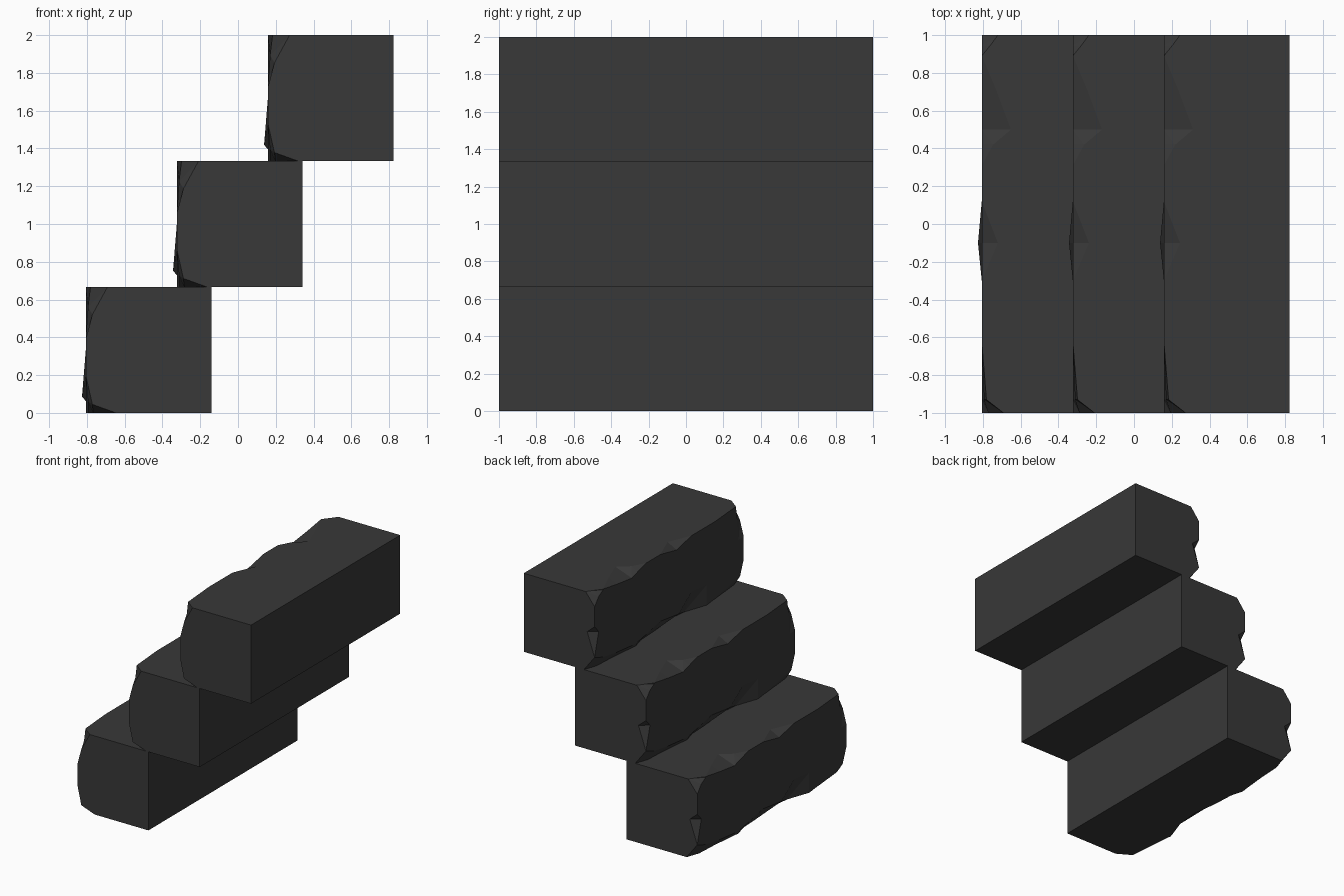
import bpy, bmesh

if "Cube" in bpy.data.objects:
    bpy.data.objects.remove(bpy.data.objects["Cube"])

DEPTH, HEIGHT = 0.665, 0.6667      # size of one stone block
RUN = 0.482                        # horizontal offset per step
FRONT_X = -0.806                   # nosing plane of the lowest step

stone = bpy.data.materials.new("dark_stone")
stone.diffuse_color = (0.04, 0.04, 0.04, 1)
stone.use_nodes = True
stone.node_tree.nodes["Principled BSDF"].inputs["Base Color"].default_value = stone.diffuse_color


def section(t, d, l, lr, b):
    """Chipped nosing outline, top to bottom, as (recess, z)."""
    return [(t, HEIGHT), (0, HEIGHT - d), (0, 0.39), (0, 0.33), (lr, l), (b, 0)]


# Chipped outline at stations along the width
stations = [
    (-1.0, [(0.115, HEIGHT), (0.035, 0.52), (0, 0.39), (0, 0.2), (0.035, 0.045), (0.16, 0)]),
    (-0.93, [(0.025, HEIGHT), (0.012, 0.56), (0, 0.39), (0, 0.2), (0.012, 0.06), (0.04, 0)]),
    (-0.62, section(0, 0, 0.15, 0, 0.012)),
    (-0.5, section(0, 0, 0.17, 0, 0)),
    (-0.3, section(0, 0, 0.19, 0, 0.07)),
    (-0.1, section(0.085, 0.045, 0.085, -0.02, 0.09)),
    (0.12, section(0, 0, 0.10, 0, 0.06)),
    (0.31, section(0, 0, 0.06, 0, 0.05)),
    (0.42, section(0.06, 0.03, 0.04, 0, 0.02)),
    (0.5, section(0.155, 0.055, 0.04, 0, 0.03)),
    (0.7, section(0.08, 0.03, 0.06, 0, 0.05)),
    (0.89, section(0, 0.008, 0.09, 0, 0.06)),
    (0.945, section(0.045, 0.04, 0.11, 0, 0.08)),
    (1.0, [(0.085, HEIGHT), (0, 0.56), (0, 0.39), (0.07, 0.33), (0, 0.13), (0.10, 0)]),
]


def stone_mesh():
    """Loft the outlines into a closed block with a flat back."""
    bm = bmesh.new()
    rings = []
    for y, outline in stations:
        pts = outline + [(DEPTH, 0), (DEPTH, HEIGHT)]
        rings.append([bm.verts.new((r, y, z)) for r, z in pts])
    for a, b in zip(rings, rings[1:]):
        n = len(a)
        for i in range(n):
            j = (i + 1) % n
            bm.faces.new((a[i], b[i], b[j], a[j]))
    bm.faces.new(rings[0])
    bm.faces.new(rings[-1][::-1])
    bmesh.ops.remove_doubles(bm, verts=bm.verts[:], dist=0.0005)
    bmesh.ops.triangulate(bm, faces=[f for f in bm.faces if len(f.verts) == 4])
    bmesh.ops.recalc_face_normals(bm, faces=bm.faces[:])
    mesh = bpy.data.meshes.new("stone_step")
    bm.to_mesh(mesh)
    bm.free()
    mesh.materials.append(stone)
    return mesh


# Three identical steps stacked up towards +x
block = stone_mesh()
for i, name in enumerate(("lower_step", "middle_step", "upper_step")):
    step = bpy.data.objects.new(name, block)
    step.location = (FRONT_X + i * RUN, 0, i * HEIGHT)
    bpy.context.collection.objects.link(step)
